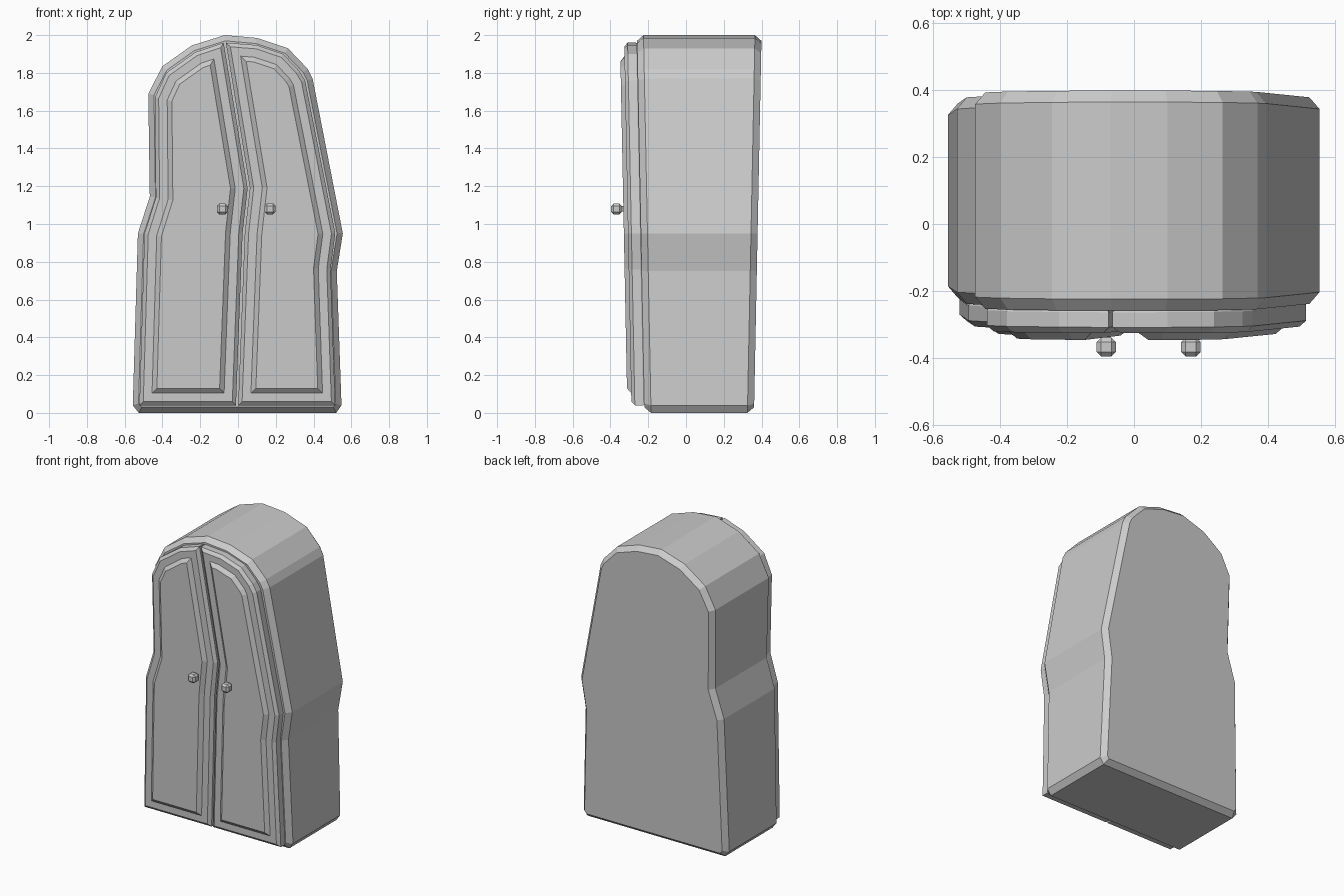
import bpy, bmesh
from mathutils import Vector

if "Cube" in bpy.data.objects:
    bpy.data.objects.remove(bpy.data.objects["Cube"])


def inset_outline(pts, d):
    """Mitred inward offset of a counter-clockwise (x, z) outline."""
    out = []
    n = len(pts)
    for i in range(n):
        p = Vector(pts[i])
        a = (p - Vector(pts[i - 1])).normalized()
        b = (Vector(pts[(i + 1) % n]) - p).normalized()
        na, nb = Vector((-a.y, a.x)), Vector((-b.y, b.x))
        out.append(p + (na + nb) * (d / (1 + na.dot(nb))))
    return out


def lean(y, z):
    """The wardrobe gets shallower toward the floor."""
    return y + (0.02 if y < 0 else -0.02) * (2 - z)


def loft(name, pts, rings):
    """Stack inset copies of an outline along y and cap both ends."""
    bm = bmesh.new()
    loops = [[bm.verts.new((p.x, lean(y, p.y), p.y)) for p in inset_outline(pts, d)]
             for d, y in rings]
    n = len(pts)
    for lo, hi in zip(loops, loops[1:]):
        for i in range(n):
            j = (i + 1) % n
            bm.faces.new((lo[i], lo[j], hi[j], hi[i]))
    bm.faces.new(loops[0])
    bm.faces.new(loops[-1])
    return finish(name, bm)


def finish(name, bm):
    bmesh.ops.recalc_face_normals(bm, faces=bm.faces)
    me = bpy.data.meshes.new(name)
    bm.to_mesh(me)
    bm.free()
    ob = bpy.data.objects.new(name, me)
    bpy.context.collection.objects.link(ob)
    return ob


# Crooked cabinet body with chamfered front, back and bottom edges
body = [(-0.525, 0), (0.52, 0), (0.548, 0.04), (0.523, 0.75), (0.555, 0.95),
        (0.395, 1.77), (0.37, 1.82), (0.265, 1.93), (0.10, 1.985), (-0.07, 2.0),
        (-0.245, 1.945), (-0.40, 1.835), (-0.475, 1.69), (-0.467, 1.145),
        (-0.53, 0.95), (-0.557, 0.04)]
loft("cabinet_body", body, [(0.03, 0.40), (0, 0.365), (0, -0.225), (0.03, -0.26)])

# Two doors meeting along a bent seam, each with a raised panel
seam = [(-0.005, 0.04), (0.03, 0.95), (0.057, 1.19), (-0.07, 1.96)]
left_edge = [(-0.225, 1.91), (-0.38, 1.80), (-0.44, 1.67), (-0.435, 1.14),
             (-0.495, 0.95), (-0.522, 0.04)]
right_edge = [(0.515, 0.04), (0.49, 0.76), (0.515, 0.95), (0.355, 1.76),
              (0.325, 1.81), (0.24, 1.90), (0.10, 1.947)]
door_rings = [(0.01, -0.25), (0, -0.265), (0, -0.31), (0.02, -0.328),
              (0.065, -0.328), (0.09, -0.35)]
gap = 0.006
loft("left_door", [(x - gap, z) for x, z in seam] + left_edge, door_rings)
loft("right_door", right_edge + [(x + gap, z) for x, z in reversed(seam)], door_rings)


def box(name, centre, size, bevel=0):
    bm = bmesh.new()
    bmesh.ops.create_cube(bm, size=1)
    bmesh.ops.scale(bm, vec=size, verts=bm.verts)
    if bevel:
        bmesh.ops.bevel(bm, geom=bm.edges[:], offset=bevel, segments=1,
                        profile=0.5, affect='EDGES')
    bmesh.ops.translate(bm, vec=centre, verts=bm.verts)
    return finish(name, bm)


# Faceted knobs on short stems
for side, x in (("left", -0.083), ("right", 0.17)):
    box(side + "_knob", (x, -0.368, 1.08), (0.058, 0.056, 0.058), 0.013)
    box(side + "_knob_stem", (x, -0.335, 1.08), (0.028, 0.03, 0.028))
